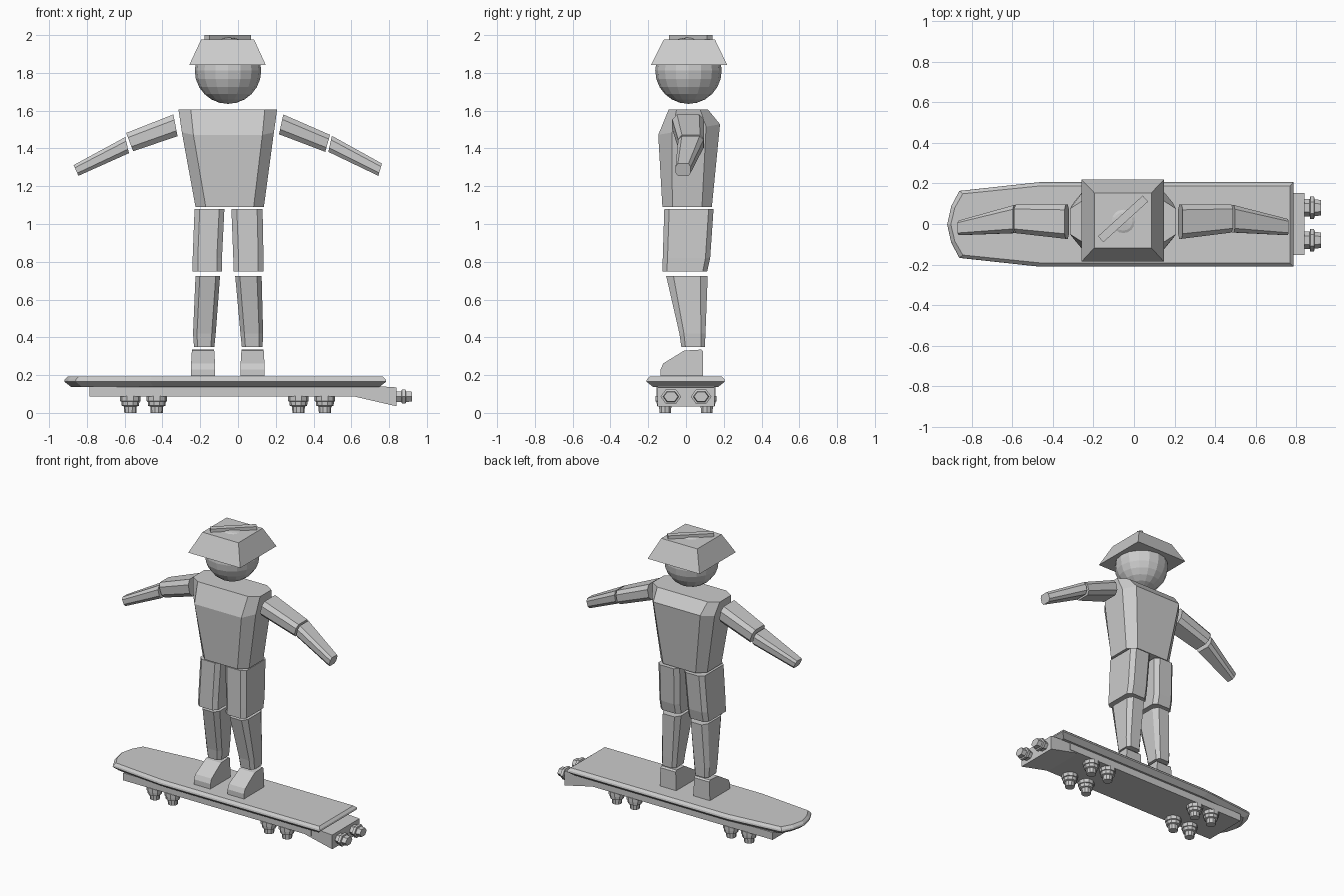
import bpy, bmesh, math
from mathutils import Vector, Matrix

if "Cube" in bpy.data.objects:
    bpy.data.objects.remove(bpy.data.objects["Cube"])

grey = bpy.data.materials.new("plain grey")
grey.diffuse_color = (0.6, 0.6, 0.6, 1)
grey.use_nodes = True
grey.node_tree.nodes["Principled BSDF"].inputs["Base Color"].default_value = grey.diffuse_color


def finish(name, bm):
    bmesh.ops.recalc_face_normals(bm, faces=bm.faces)
    me = bpy.data.meshes.new(name)
    bm.to_mesh(me)
    bm.free()
    me.materials.append(grey)
    ob = bpy.data.objects.new(name, me)
    bpy.context.collection.objects.link(ob)
    return ob


def loft(name, rings):
    """Skin a list of equal-length point rings and cap both ends."""
    bm = bmesh.new()
    vs = [[bm.verts.new(p) for p in r] for r in rings]
    n = len(vs[0])
    for a, b in zip(vs, vs[1:]):
        for i in range(n):
            j = (i + 1) % n
            bm.faces.new((a[i], a[j], b[j], b[i]))
    bm.faces.new(vs[0][::-1])
    bm.faces.new(vs[-1])
    return finish(name, bm)


def ring(c, u, v, cu=0.35, cv=0.35):
    """Rectangle with cut corners, spanned by half-vectors u and v."""
    a, b = 1 - cu, 1 - cv
    shape = [(1, -b), (1, b), (a, 1), (-a, 1), (-1, b), (-1, -b), (-a, -1), (a, -1)]
    return [Vector(c) + Vector(u) * s + Vector(v) * t for s, t in shape]


def level(x0, x1, y0, y1, z, cu=0.35, cv=0.35, tilt=0.0):
    """Horizontal cut-corner ring from its extents."""
    return ring(((x0 + x1) / 2, (y0 + y1) / 2, z),
                ((x1 - x0) / 2, 0, 0), (0, (y1 - y0) / 2, tilt), cu, cv)


def rect(x0, x1, y0, y1, z):
    return [(x0, y0, z), (x1, y0, z), (x1, y1, z), (x0, y1, z)]


def lathe(name, profile, loc, axis="Z", sides=8, squash=1.0):
    """Stepped round part from (radius, height) pairs."""
    rings = []
    for r, h in profile:
        pts = []
        for i in range(sides):
            t = 2 * math.pi * i / sides
            a, b = r * math.cos(t), r * math.sin(t)
            p = (h, a, b * squash) if axis == "X" else (a, b, h)
            pts.append(Vector(loc) + Vector(p))
        rings.append(pts)
    return loft(name, rings)


# Board deck: outline with a tapered nose, bevelled rim
half = [(0.785, 0.208), (-0.465, 0.208), (-0.86, 0.165), (-0.90, 0.09)]
outline = half + [(-0.92, 0)] + [(x, -y) for x, y in reversed(half)]


def deck_ring(inset, z):
    cx = -0.0675
    sx, sy = 1 - inset / 0.85, 1 - inset / 0.208
    return [(cx + (x - cx) * sx, y * sy - 0.002, z) for x, y in outline]


loft("deck", [deck_ring(0.035, 0.138), deck_ring(0, 0.166),
              deck_ring(0.003, 0.178), deck_ring(0.018, 0.193)])

# Board base and rear engine block
loft("board_base", [rect(-0.785, 0.68, -0.157, 0.157, 0.088),
                    rect(-0.785, 0.68, -0.157, 0.157, 0.14)])
side = [(0.61, 0.088), (0.84, 0.035), (0.84, 0.135), (0.76, 0.14), (0.61, 0.14)]
loft("engine_block", [[(x, y, z) for x, z in side] for y in (-0.152, 0.152)])

# Rear thrusters
for y in (-0.08, 0.08):
    lathe("thruster", [(0.042, 0.83), (0.042, 0.865), (0.055, 0.868), (0.055, 0.887),
                       (0.042, 0.889), (0.038, 0.92)], (0, y, 0.086), "X", 6, 0.78)

# Hover nozzles below the board
for x in (-0.57, -0.43, 0.32, 0.46):
    for y in (-0.11, 0.11):
        lathe("hover_nozzle", [(0.032, 0), (0.034, 0.034), (0.046, 0.038), (0.048, 0.06),
                               (0.054, 0.062), (0.054, 0.09)], (x, y, 0), sides=10)

# Feet: side profile lofted across the width, narrower on top
foot = [(-0.135, 0.195), (0.09, 0.195), (0.09, 0.325), (0.08, 0.335), (-0.01, 0.33),
        (-0.12, 0.262), (-0.135, 0.23)]
for x in (-0.185, 0.077):
    rings = []
    for s in (-1, 1):
        rings.append([(x + s * (0.064 - 0.06 * max(0, z - 0.25)), y, z) for y, z in foot])
    loft("foot", rings)

# Shins and thighs
loft("left_shin", [level(-0.233, -0.125, -0.025, 0.10, 0.35),
                   level(-0.238, -0.118, -0.035, 0.103, 0.42),
                   level(-0.225, -0.095, -0.105, 0.115, 0.725)])
loft("right_shin", [level(0.02, 0.13, -0.025, 0.10, 0.35),
                    level(0.013, 0.133, -0.035, 0.103, 0.42),
                    level(-0.015, 0.125, -0.105, 0.115, 0.725)])
for name, a, b in (("left_thigh", (-0.24, -0.085), (-0.23, -0.072)),
                   ("right_thigh", (-0.025, 0.135), (-0.035, 0.13))):
    loft(name, [level(*a, -0.125, 0.112, 0.748, 0.35, 0.2),
                level(*a, -0.123, 0.128, 0.82, 0.35, 0.2),
                level(*b, -0.115, 0.146, 1.08, 0.35, 0.2)])

# Torso: widens to the shoulders, then slopes in front and back
loft("torso", [level(-0.225, 0.137, -0.125, 0.137, 1.09, 0.3, 0.4),
               level(-0.297, 0.19, -0.147, 0.18, 1.50, 0.25, 0.45, 0.028),
               level(-0.315, 0.207, -0.092, 0.117, 1.605, 0.25, 0.4)])


# Arms: each joint is given by its top point, bottom point and y extents
def limb(name, *joints):
    rings = []
    for (xa, za), (xb, zb), y0, y1 in joints:
        rings.append(ring(((xa + xb) / 2, (y0 + y1) / 2, (za + zb) / 2),
                          ((xa - xb) / 2, 0, (za - zb) / 2), (0, (y1 - y0) / 2, 0), 0.5, 0.3))
    loft(name, rings)


limb("right_upper_arm", ((0.24, 1.58), (0.217, 1.475), -0.073, 0.095),
     ((0.487, 1.472), (0.462, 1.382), -0.042, 0.095))
limb("right_forearm", ((0.497, 1.467), (0.478, 1.382), -0.042, 0.093),
     ((0.762, 1.32), (0.743, 1.255), -0.055, 0.025))
limb("left_upper_arm", ((-0.342, 1.58), (-0.32, 1.465), -0.073, 0.095),
     ((-0.592, 1.482), (-0.555, 1.385), -0.045, 0.095))
limb("left_forearm", ((-0.597, 1.46), (-0.577, 1.375), -0.045, 0.093),
     ((-0.87, 1.312), (-0.845, 1.255), -0.055, 0.017))

# Head
bm = bmesh.new()
bmesh.ops.create_uvsphere(bm, u_segments=16, v_segments=12, radius=0.176,
                          matrix=Matrix.Translation((-0.053, 0.013, 1.812)))
finish("head", bm)

# Hat: square flared crown with a plain raised ridge on top
loft("hat", [rect(-0.258, 0.147, -0.185, 0.218, 1.842),
             rect(-0.195, 0.085, -0.117, 0.153, 1.977)])
d, w = Vector((0.11, 0.10, 0)), Vector((-0.013, 0.0145, 0))
loft("hat_ridge", [[Vector((-0.054, 0.025, z)) + p for p in (-d - w, d - w, d + w, -d + w)]
                   for z in (1.97, 2.0)])
